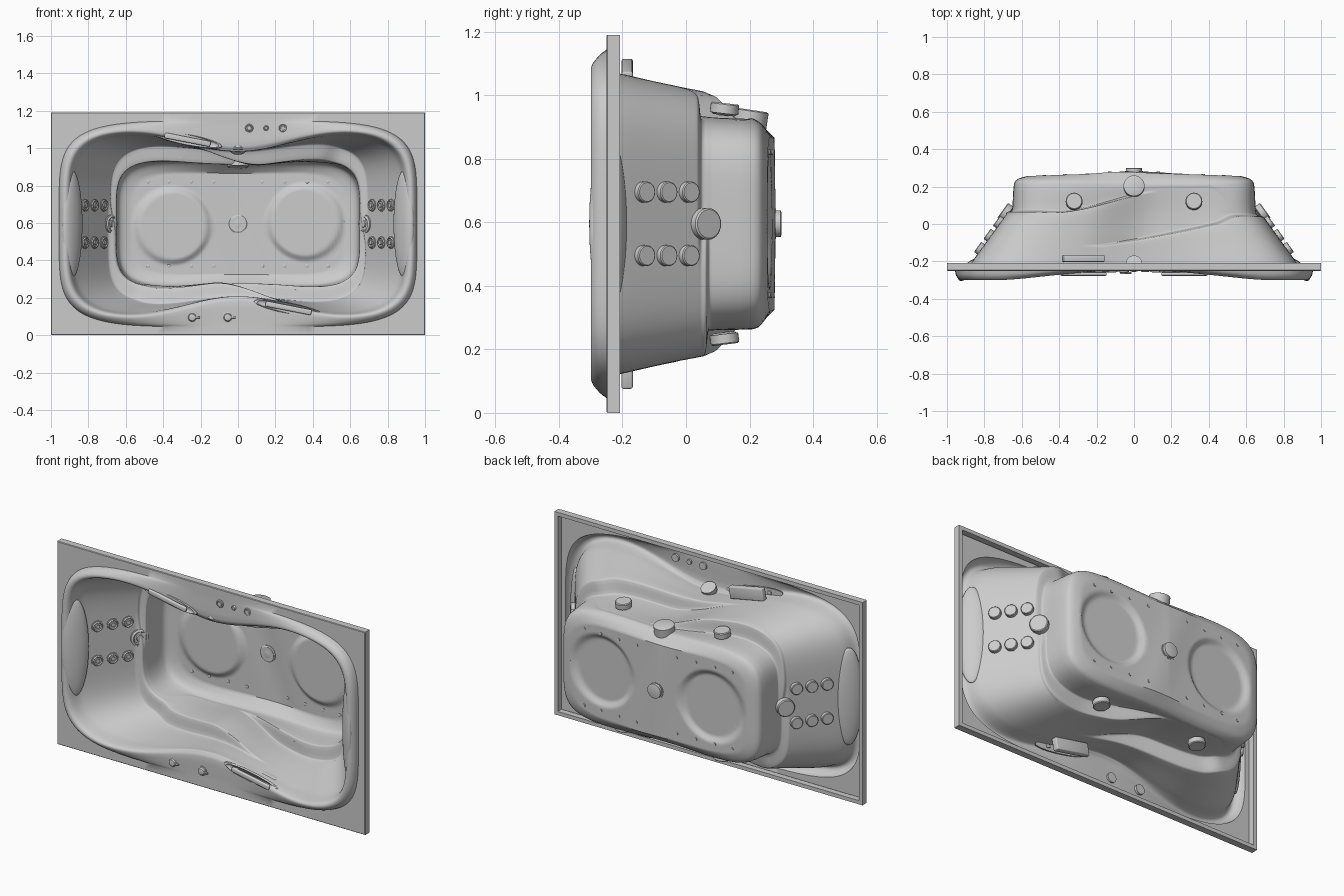
import bpy, bmesh, math
from mathutils import Vector, Matrix

if "Cube" in bpy.data.objects:
    bpy.data.objects.remove(bpy.data.objects["Cube"])

CZ = 0.595          # height of the tub's centre line
M = 50              # shell segments per side


def smooth(a, b, t):
    t = max(0.0, min(1.0, (t - a) / (b - a)))
    return t * t * (3 - 2 * t)


def finish(bm, name, angle=35):
    me = bpy.data.meshes.new(name)
    bm.to_mesh(me)
    bm.free()
    ob = bpy.data.objects.new(name, me)
    bpy.context.collection.objects.link(ob)
    bpy.ops.object.select_all(action='DESELECT')
    ob.select_set(True)
    bpy.context.view_layer.objects.active = ob
    bpy.ops.object.shade_smooth_by_angle(angle=math.radians(angle))
    return ob


def lathe(name, profile, loc, axis, seg=28):
    """Spin (radius, height) points about an axis; both ends are capped."""
    bm = bmesh.new()
    rot = Vector(axis).to_track_quat('Z', 'Y').to_matrix().to_4x4()
    rings = [[bm.verts.new((r * math.cos(k * math.tau / seg), r * math.sin(k * math.tau / seg), h))
              for k in range(seg)] for r, h in profile]
    for p, q in zip(rings, rings[1:]):
        for k in range(seg):
            bm.faces.new((p[k], p[(k + 1) % seg], q[(k + 1) % seg], q[k]))
    bm.faces.new(rings[0][::-1])
    bm.faces.new(rings[-1])
    bmesh.ops.recalc_face_normals(bm, faces=bm.faces)
    bmesh.ops.transform(bm, matrix=Matrix.Translation(loc) @ rot, verts=bm.verts)
    return finish(bm, name)


def block(name, loc, size, bevel, tilt=0):
    bm = bmesh.new()
    bmesh.ops.create_cube(bm, size=1)
    bmesh.ops.scale(bm, vec=size, verts=bm.verts)
    bmesh.ops.bevel(bm, geom=bm.edges[:], offset=bevel, segments=3, affect='EDGES', profile=0.5)
    bmesh.ops.transform(bm, matrix=Matrix.Translation(loc) @ Matrix.Rotation(tilt, 4, 'Y'), verts=bm.verts)
    return finish(bm, name)


def wall(y):
    """Half width and half height of the wall at depth y."""
    u, l = min(y, 0.05) + 0.2, max(0.0, y - 0.05)
    return 0.865 - 0.72 * u - 0.15 * l, 0.495 - 0.22 * u - 0.12 * l


def floor_y(x, v):
    y = 0.256 + 0.02 * max(0.0, 1 - abs(x) / 0.58)
    y += 0.006 * math.exp(-((x + 0.4 * v) / 0.09) ** 2)
    for cx, cv in ((-0.35, -0.01), (0.36, 0.01)):
        y -= 0.02 * (1 - smooth(0.175, 0.215, math.hypot(x - cx, v - cv)))
    return y


def place(d, a, b, waist, y, n=5):
    """Point on a superellipse ring with a pinched waist."""
    k = (abs(d[0]) ** n + abs(d[1]) ** n) ** (-1 / n)
    x, uz = a * d[0] * k, d[1] * k
    return Vector((x, y, uz * (b - waist * math.exp(-(x / 0.38) ** 2))))


def column(d):
    """All points of the shell along one direction, from skirt to drain."""
    side = 1 if d[1] >= 0 else -1
    x = 0.7 * d[0]
    gx, g, end = x * side, d[0] * d[1], smooth(0.45, 0.66, abs(x))
    wa = smooth(-0.35, 0.2, g)
    wb = 1 - wa
    ya = -0.12 + 0.16 * max(0, min(1, (gx + 0.15) / 0.8))
    ya += (0.04 - ya) * end
    yb = 0.055 + 0.115 * smooth(-0.45, 0.2, gx)
    yb += (0.058 - yb) * end
    crest = -0.25 - 0.047 * smooth(0.1, 0.85, abs(d[0]))
    w = lambda y: max(0.02, 0.085 - 0.22 * (y + 0.1))
    keys = [(0.957, 0.55, 0, -0.25), (0.95, 0.543, 0.02, 0.4 * -0.25 + 0.6 * crest),
            (0.93, 0.525, 0.11, crest - 0.002), (0.905, 0.509, 0.115, crest + 0.008),
            (0.885, 0.5, 0.113, -0.235)]

    def add(y, f):
        a, b = wall(y)
        keys.append((a - 0.03 * f, b - 0.08 * f, w(y), y))
    add(-0.2, 0)
    add((ya - 0.2) / 2, 0)
    add(ya - 0.012, 0)
    add(ya, 0.1 * wa)
    add(ya + 0.008, 0.92 * wa)
    add(ya + 0.018, wa)
    add((ya + yb) / 2 + 0.006, wa)
    add(yb - 0.001, wa)
    add(yb + 0.006, wa + 0.1 * wb)
    add(yb + 0.014, wa + 0.92 * wb)
    add(yb + 0.024, 1)
    keys += [(0.642, 0.343, 0.02, 0.212), (0.618, 0.322, 0.018, 0.242)]
    edge = place(d, 0.572, 0.282, 0.012, 0.25)
    edge.y = floor_y(edge.x, edge.z)
    P = [place(d, *k) for k in keys] + [edge]
    rect = lambda a, b, y: Vector((a * d[0], y, b * d[1]))
    out = [rect(0.978, 0.573, -0.243), rect(0.978, 0.573, -0.208), rect(1, 0.595, -0.208),
           rect(1, 0.595, -0.247), rect(0.997, 0.592, -0.25)]
    for i in range(len(P) - 1):
        p0, p1, p2, p3 = P[max(i - 1, 0)], P[i], P[i + 1], P[min(i + 2, len(P) - 1)]
        for t in (0, 1 / 3, 2 / 3):
            # tangents are damped to avoid bulges beside the ledges
            m1, m2 = (p2 - p0) / 2, (p3 - p1) / 2
            lim = 1.5 * (p2 - p1).length
            m1, m2 = [m * min(1, lim / max(m.length, 1e-6)) for m in (m1, m2)]
            out.append(p1 * (2*t**3 - 3*t*t + 1) + m1 * (t**3 - 2*t*t + t)
                       + p2 * (3*t*t - 2*t**3) + m2 * (t**3 - t*t))
    for i in range(36):
        q = edge * (1 - i / 36)
        q.y = floor_y(q.x, q.z)
        out.append(q)
    return out


# tub shell: skirt, deck, rolled rim, wall, arm ledges and moulded floor
span = [-1 + 2 * i / M for i in range(M)]
dirs = [(t, -1) for t in span] + [(1, t) for t in span] + [(-t, 1) for t in span] + [(-1, -t) for t in span]
bm = bmesh.new()
cols = [[bm.verts.new(p + Vector((0, 0, CZ))) for p in column(d)] for d in dirs]
hub = bm.verts.new((0, floor_y(0, 0), CZ))
for i, c in enumerate(cols):
    e = cols[(i + 1) % len(cols)]
    for j in range(len(c) - 1):
        bm.faces.new((c[j], e[j], e[j + 1], c[j + 1]))
    bm.faces.new((c[-1], e[-1], hub))
bm.normal_update()
finish(bm, "tub_shell", 40)


# jets: slim nozzle inside the tub, round housing outside
def jet(name, loc, axis, r, depth):
    lathe(name + "_housing", [(r, -0.005), (r, depth * 0.85), (r * 0.9, depth)], loc, axis)
    lathe(name + "_nozzle", [(r * 0.9, 0.004), (r * 0.9, -0.005), (r * 0.75, -0.01), (r * 0.6, -0.004),
                             (r * 0.4, -0.004), (r * 0.35, -0.012), (r * 0.15, -0.012)], loc, axis)


for s in (-1, 1):
    axis = (s, 0.72, 0)
    for y in (-0.135, -0.065, 0.005):
        for z in (-0.1, 0.1):
            jet("back_jet", (s * wall(y)[0], y, CZ + z), axis, 0.033, 0.022)
    jet("lumbar_jet", (s * 0.678, 0.055, CZ), axis, 0.05, 0.03)
    for x in (-0.32, 0.32):
        jet("side_jet", (x, 0.12, CZ + s * 0.352), (0, 0.12, s), 0.045, 0.028)

    # head pillows following the sloping ends
    bm = bmesh.new()
    bmesh.ops.create_uvsphere(bm, u_segments=32, v_segments=24, radius=1)
    for v in bm.verts:
        v.co = Vector((v.co.x * 0.03, v.co.y * 0.075, v.co.z * 0.285))
    bmesh.ops.transform(bm, verts=bm.verts,
                        matrix=Matrix.Translation((s * 0.886, -0.245, CZ)) @ Matrix.Rotation(s * 0.72, 4, 'Z'))
    finish(bm, "head_pillow")

    # grab handles: escutcheon, bar, two posts and housing behind
    tilt = math.radians(11)
    hx, hz = -s * 0.27, s * 0.45
    lens = lathe("handle_plate", [(0.19, 0.006), (0.185, -0.004), (0.17, -0.008), (0.15, 0)], (0, 0, 0), (0, 1, 0), 40)
    lens.scale = (1, 1, 0.16)
    lens.rotation_euler = (0, tilt, 0)
    lens.location = (hx, -0.252, CZ + hz)
    block("handle_bar", (hx, -0.268, CZ + hz), (0.25, 0.018, 0.03), 0.008, tilt)
    for k in (-0.1, 0.1):
        block("handle_post", (hx + k, -0.255, CZ + hz - k * math.tan(tilt)), (0.025, 0.03, 0.02), 0.004, tilt)
    block("handle_housing", (hx, -0.185, CZ + s * 0.465), (0.22, 0.035, 0.07), 0.006, tilt)

    # small air jets on the floor
    for v in (-0.225, 0.225):
        for x in (0.13, 0.25, 0.37, 0.48):
            lathe("air_jet", [(0.009, 0.003), (0.009, -0.003), (0.006, -0.005)],
                  (s * x, floor_y(s * x, v), CZ + v), (0, 1, 0), 12)

# drain and overflow
lathe("drain_ring", [(0.048, 0.003), (0.048, -0.004), (0.04, -0.009), (0.032, -0.002), (0.028, -0.002),
                     (0.022, -0.01), (0.008, -0.012)], (0, 0.28, CZ), (0, 1, 0), 36)
lathe("drain_housing", [(0.042, -0.01), (0.042, 0.018), (0.036, 0.02)], (0, 0.28, CZ), (0, 1, 0), 36)
lathe("overflow_housing", [(0.056, -0.02), (0.056, 0.03), (0.048, 0.034)], (0, 0.2, CZ + 0.325), (0, 0.15, 1), 36)
lathe("overflow_plate", [(0.045, 0), (0.045, -0.008), (0.035, -0.012)], (0, 0.195, CZ + 0.318), (0, 0.15, 1), 36)

# filler spout on the upper rim
lathe("filler_spout", [(0.042, 0.02), (0.042, -0.01), (0.036, -0.016)], (0, -0.215, CZ + 0.4), (0, 0.5, 1), 32)

# controls on the deck: push buttons above, turning knobs below
for x, r in ((0.06, 0.022), (0.15, 0.014), (0.24, 0.022)):
    lathe("push_button", [(r, 0.01), (r, -0.004), (r * 0.85, -0.007), (r * 0.75, -0.003), (r * 0.6, -0.003),
                          (r * 0.5, -0.006)], (x, -0.25, 1.107), (0, 1, 0))
for x in (-0.245, -0.055):
    lathe("air_knob", [(0.028, 0.01), (0.028, -0.006), (0.022, -0.008), (0.018, -0.016), (0.012, -0.018)],
          (x, -0.25, 0.095), (0, 1, 0))
    block("knob_lever", (x + 0.02, -0.262, 0.095), (0.045, 0.01, 0.01), 0.003)
